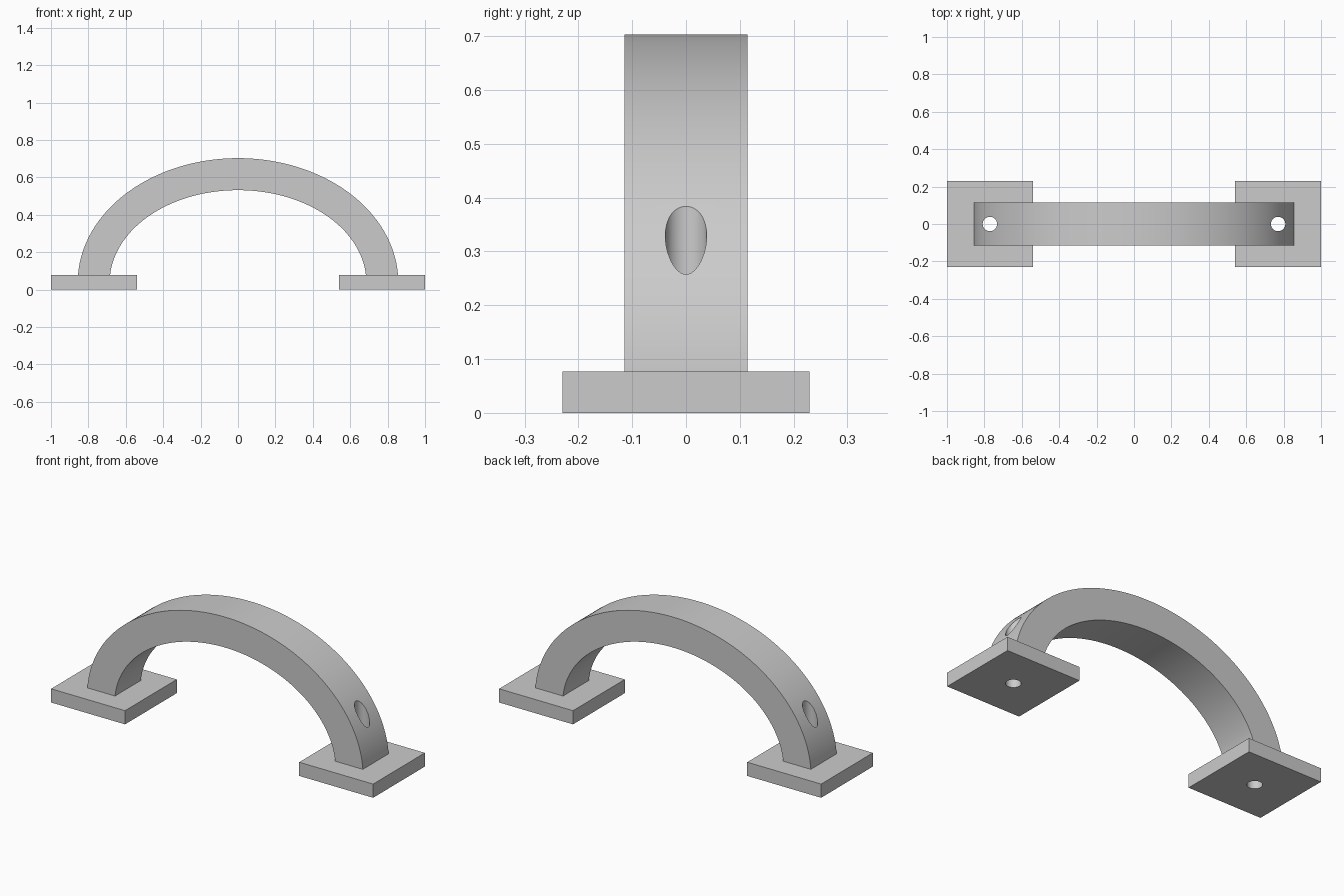
import bpy, bmesh, math

if "Cube" in bpy.data.objects:
    bpy.data.objects.remove(bpy.data.objects["Cube"])

PLATE_H = 0.077      # base plate thickness
PLATE_HALF = 0.2295  # half width of the square plates
FOOT_X = 0.7705      # centre of each foot
ARCH_HALF = 0.1145   # half depth of the arch
CENTRE_Z = PLATE_H / 2
SEGMENTS = 96

grey = bpy.data.materials.new("plain grey")
grey.diffuse_color = (0.6, 0.6, 0.6, 1)
grey.use_nodes = True
grey.node_tree.nodes["Principled BSDF"].inputs["Base Color"].default_value = grey.diffuse_color


def finish(name, bm):
    bmesh.ops.recalc_face_normals(bm, faces=bm.faces)
    mesh = bpy.data.meshes.new(name)
    bm.to_mesh(mesh)
    bm.free()
    mesh.materials.append(grey)
    ob = bpy.data.objects.new(name, mesh)
    bpy.context.collection.objects.link(ob)
    return ob


def combine(target, tool, operation):
    bpy.context.view_layer.objects.active = target
    mod = target.modifiers.new("combine", 'BOOLEAN')
    mod.operation = operation
    mod.solver = 'EXACT'
    mod.object = tool
    bpy.ops.object.modifier_apply(modifier=mod.name)
    bpy.data.objects.remove(tool)


# Arch: half-elliptical band, its ends sunk into the plates
def half_ellipse(a, b):
    return [(a * math.cos(math.pi * i / SEGMENTS), -ARCH_HALF,
             CENTRE_Z + b * math.sin(math.pi * i / SEGMENTS))
            for i in range(SEGMENTS + 1)]


bm = bmesh.new()
outline = half_ellipse(0.857, 0.6645) + half_ellipse(0.686, 0.4935)[::-1]
side = bm.faces.new([bm.verts.new(p) for p in outline])
new = bmesh.ops.extrude_face_region(bm, geom=[side])["geom"]
bmesh.ops.translate(bm, vec=(0, 2 * ARCH_HALF, 0),
                    verts=[v for v in new if isinstance(v, bmesh.types.BMVert)])
handle = finish("arched_handle", bm)

# Square base plates
for sign in (-1, 1):
    bm = bmesh.new()
    bmesh.ops.create_cube(bm, size=1)
    bmesh.ops.scale(bm, vec=(2 * PLATE_HALF, 2 * PLATE_HALF, PLATE_H), verts=bm.verts)
    bmesh.ops.translate(bm, vec=(sign * FOOT_X, 0, CENTRE_Z), verts=bm.verts)
    combine(handle, finish("base_plate", bm), 'UNION')

# Vertical screw holes through each foot
for sign in (-1, 1):
    bm = bmesh.new()
    bmesh.ops.create_cone(bm, cap_ends=True, segments=48, radius1=0.0385,
                          radius2=0.0385, depth=1.2)
    bmesh.ops.translate(bm, vec=(sign * FOOT_X, 0, 0.3), verts=bm.verts)
    combine(handle, finish("screw_hole", bm), 'DIFFERENCE')

# Smooth curves, crisp edges
bpy.ops.object.select_all(action='DESELECT')
handle.select_set(True)
bpy.context.view_layer.objects.active = handle
bpy.ops.object.shade_smooth_by_angle(angle=math.radians(30))
